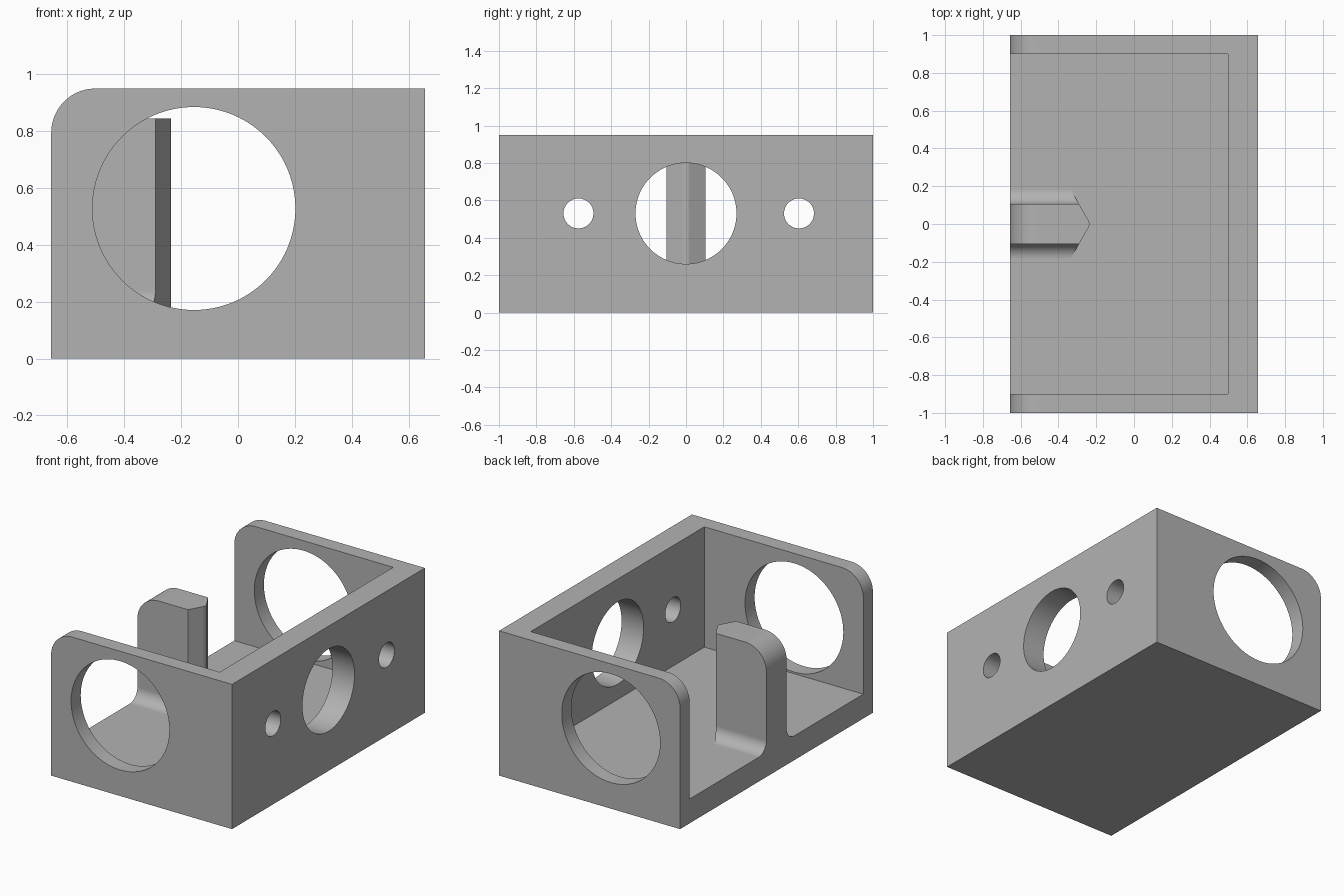
import bpy, bmesh
from math import sin, cos, tan, pi, radians

cube = bpy.data.objects.get("Cube")
if cube:
    bpy.data.objects.remove(cube, do_unlink=True)

grey = bpy.data.materials.new("plain grey")
grey.use_nodes = True
colour = (0.45, 0.45, 0.45, 1)
grey.diffuse_color = colour
grey.node_tree.nodes["Principled BSDF"].inputs["Base Color"].default_value = colour

HALF_X, HALF_Y, HEIGHT = 0.657, 1.0, 0.95
FLOOR, END_WALL, LONG_WALL = 0.16, 0.1, 0.16
CORNER = 0.155
POST_HALF, POST_TOP, FILLET = 0.105, 0.845, 0.08


def arc(ca, cb, r, start, end, steps=20):
    """Points along an arc, angles in degrees."""
    angles = [radians(start + (end - start) * i / steps) for i in range(steps + 1)]
    return [(ca + r * cos(t), cb + r * sin(t)) for t in angles]


def prism(name, outline, axis, low, high):
    """Extrude a 2D outline along one axis."""
    bm = bmesh.new()

    def place(p, t):
        co = list(p)
        co.insert(axis, t)
        return bm.verts.new(co)

    a = [place(p, low) for p in outline]
    b = [place(p, high) for p in outline]
    bm.faces.new(a)
    bm.faces.new(b)
    for i in range(len(a)):
        j = (i + 1) % len(a)
        bm.faces.new((a[i], a[j], b[j], b[i]))
    bmesh.ops.recalc_face_normals(bm, faces=bm.faces)
    mesh = bpy.data.meshes.new(name)
    bm.to_mesh(mesh)
    bm.free()
    mesh.materials.append(grey)
    obj = bpy.data.objects.new(name, mesh)
    bpy.context.collection.objects.link(obj)
    return obj


def combine(obj, tool, operation):
    """Apply a boolean and discard the tool."""
    mod = obj.modifiers.new("combine", 'BOOLEAN')
    mod.operation, mod.solver, mod.object = operation, 'EXACT', tool
    bpy.context.view_layer.objects.active = obj
    bpy.ops.object.modifier_apply(modifier=mod.name)
    bpy.data.objects.remove(tool, do_unlink=True)


def circle(ca, cb, r):
    return arc(ca, cb, r, 0, 360, 96)[:-1]


def rounded_side(bottom, top, right):
    """Side outline with the upper open corner rounded."""
    return [(-HALF_X, bottom), (right, bottom), (right, top)] + \
        arc(-HALF_X + CORNER, top - CORNER, CORNER, 90, 180)


# Tray: solid block hollowed so that a floor and three walls remain
tray = prism("bracket_tray", rounded_side(0, HEIGHT, HALF_X), 1, -HALF_Y, HALF_Y)
inner_x, inner_y = HALF_X - LONG_WALL, HALF_Y - END_WALL
hollow = prism("hollow_cutter", [(-1, -inner_y), (inner_x, -inner_y),
                                 (inner_x, inner_y), (-1, inner_y)], 2, FLOOR, 1.5)
combine(tray, hollow, 'DIFFERENCE')

# Large holes through the end walls
for side in (-1, 1):
    y = side * (HALF_Y - END_WALL / 2)
    cutter = prism("end_hole_cutter", circle(-0.155, 0.528, 0.357), 1, y - 0.1, y + 0.1)
    combine(tray, cutter, 'DIFFERENCE')

# Centre hole and two screw holes through the long wall
for y, r in ((0, 0.27), (-0.575, 0.08), (0.604, 0.08)):
    cutter = prism("long_wall_cutter", circle(y, 0.53, r), 0, inner_x - 0.1, 1)
    combine(tray, cutter, 'DIFFERENCE')

# Post: filleted section, rounded outer corner and pointed inner end
foot = POST_HALF + FILLET
left = [(foot, FLOOR - 0.05)] + arc(foot, FLOOR + FILLET, FILLET, 270, 180) + [(POST_HALF, 1)]
section = left + [(-y, z) for y, z in reversed(left)]
post = prism("post", section, 0, -0.9, 0)
combine(post, prism("post_side", rounded_side(0, POST_TOP, 0.2), 1, -0.5, 0.5), 'INTERSECT')

tip_x, tip_r, spread = -0.23, 0.04, 0.4
back_x = tip_x - spread * tan(radians(30))
nose = arc(tip_x - tip_r / cos(pi / 6), 0, tip_r, -30, 30, 8)
plan = [(-1, -spread), (back_x, -spread)] + nose + [(back_x, spread), (-1, spread)]
combine(post, prism("post_plan", plan, 2, -0.2, 1.2), 'INTERSECT')
combine(tray, post, 'UNION')

# Smooth curved surfaces, crisp edges, even flats
bpy.ops.object.select_all(action='DESELECT')
tray.select_set(True)
bpy.context.view_layer.objects.active = tray
bpy.ops.object.shade_smooth_by_angle(angle=radians(25))
weighted = tray.modifiers.new("even_flats", 'WEIGHTED_NORMAL')
weighted.keep_sharp = True
